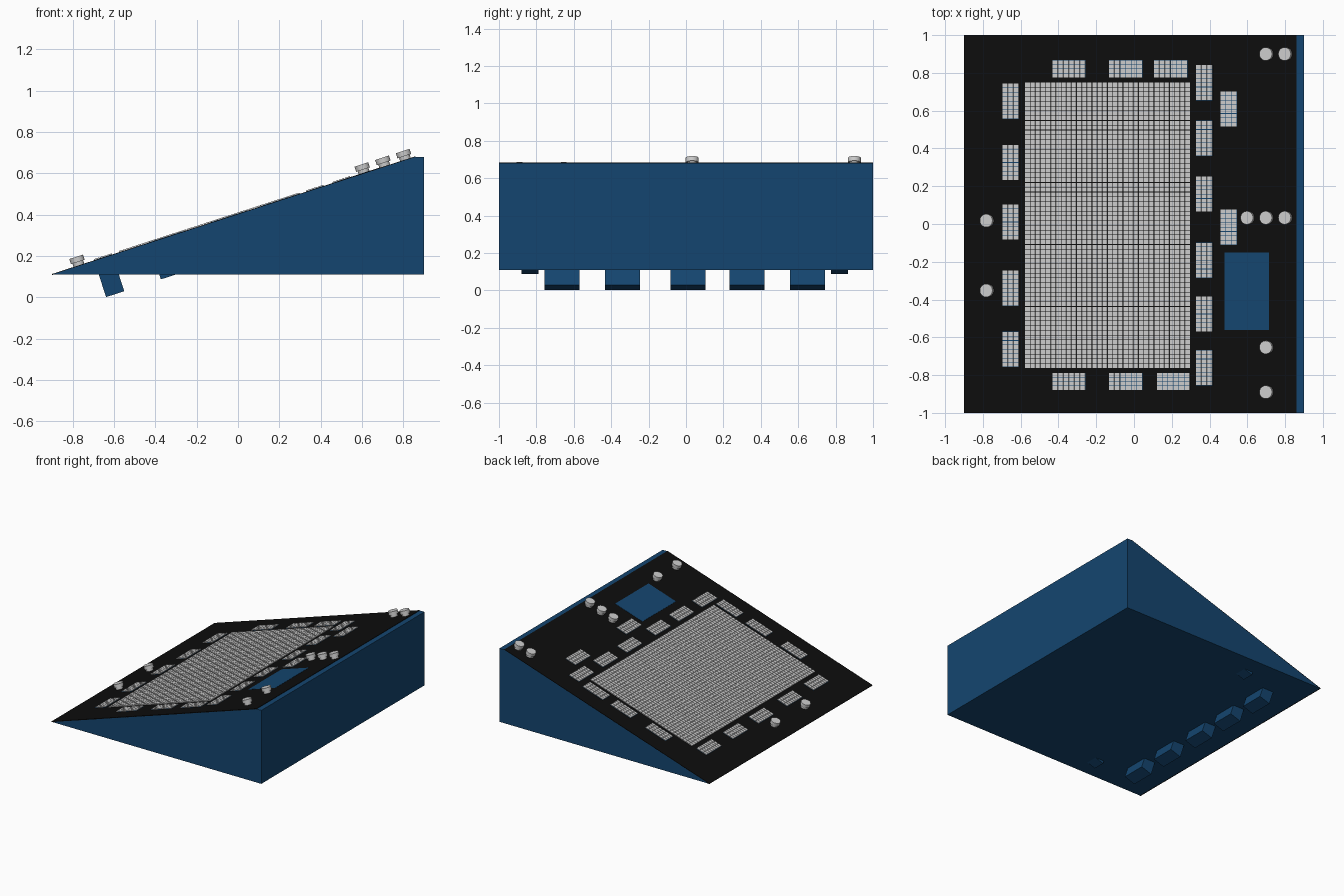
import bpy, bmesh, math
from mathutils import Matrix, Vector

if "Cube" in bpy.data.objects:
    bpy.data.objects.remove(bpy.data.objects["Cube"])

TILT = math.atan2(0.57, 1.76)
CT = math.cos(TILT)
# Local frame of the sloping face: x up the slope, z out of the face
SLOPE = Matrix.Translation((0, 0, 0.11 + 0.9 * math.tan(TILT))) @ Matrix.Rotation(-TILT, 4, 'Y')


def material(name, rgb):
    m = bpy.data.materials.new(name)
    m.diffuse_color = (*rgb, 1)
    m.use_nodes = True
    m.node_tree.nodes["Principled BSDF"].inputs["Base Color"].default_value = m.diffuse_color
    return m


BLUE = material("blue", (0.007, 0.06, 0.16))
BLACK = material("black", (0.004, 0.004, 0.004))


def finish(bm, name, mat=None, matrix=SLOPE):
    bmesh.ops.recalc_face_normals(bm, faces=bm.faces)
    me = bpy.data.meshes.new(name)
    bm.to_mesh(me)
    bm.free()
    ob = bpy.data.objects.new(name, me)
    ob.matrix_world = matrix
    if mat:
        me.materials.append(mat)
    bpy.context.collection.objects.link(ob)
    return ob


def add_box(bm, x0, x1, y0, y1, z0, z1):
    m = Matrix.Translation(((x0 + x1) / 2, (y0 + y1) / 2, (z0 + z1) / 2))
    m = m @ Matrix.Diagonal((x1 - x0, y1 - y0, z1 - z0, 1))
    bmesh.ops.create_cube(bm, size=1, matrix=m)


def slope_box(name, x0, x1, y0, y1, z0, z1, mat=None):
    # x is given as seen from the top and stretched along the slope
    bm = bmesh.new()
    add_box(bm, x0 / CT, x1 / CT, y0, y1, z0, z1)
    return finish(bm, name, mat)


def socket_grid(name, x0, x1, y0, y1, cols, rows):
    # Field of small separate square contacts
    bm = bmesh.new()
    px, py = (x1 - x0) / CT / cols, (y1 - y0) / rows
    g = 0.0015
    for i in range(cols):
        for j in range(rows):
            x, y = x0 / CT + i * px, y0 + j * py
            add_box(bm, x + g, x + px - g, y + g, y + py - g, 0.002, 0.009)
    return finish(bm, name)


# Wedge-shaped case
bm = bmesh.new()
profile = [(-0.9, 0.11), (0.9, 0.11), (0.9, 0.68), (0.86, 0.68)]
face = bm.faces.new([bm.verts.new((x, -1, z)) for x, z in profile])
ext = bmesh.ops.extrude_face_region(bm, geom=[face])
bmesh.ops.translate(bm, vec=(0, 2, 0),
                    verts=[v for v in ext["geom"] if isinstance(v, bmesh.types.BMVert)])
finish(bm, "case", BLUE, Matrix.Identity(4))

# Black face panel and blue display window
slope_box("face_panel", -0.9, 0.86, -1, 1, -0.002, 0.003, BLACK)
slope_box("display_window", 0.48, 0.715, -0.56, -0.15, -0.01, 0.0045, BLUE)

# Main socket board
socket_grid("main_socket_board", -0.575, 0.30, -0.765, 0.75, 32, 60)

# Small sockets: (left x, bottom y), upright or lying
UPRIGHT = [(-0.695, y) for y in (0.557, 0.232, -0.083, -0.433, -0.757)]
UPRIGHT += [(0.33, y) for y in (0.655, 0.36, 0.065, -0.285, -0.57, -0.855)]
UPRIGHT += [(0.458, 0.515), (0.458, -0.11)]
LYING = [(x, 0.775) for x in (-0.43, -0.13, 0.108)]
LYING += [(x, -0.88) for x in (-0.43, -0.13, 0.122)]
for spots, w, h, cols, rows in ((UPRIGHT, 0.088, 0.187, 3, 8), (LYING, 0.176, 0.092, 6, 4)):
    for x, y in spots:
        socket_grid("socket_contacts", x, x + w, y, y + h, cols, rows)
        # Deep housing; the ones at the low end poke out below the case
        slope_box("socket_housing", x, x + w, y, y + h, -0.184, 0.004, BLUE)

# Round terminals: narrow neck under a wider cap
TERMINALS = [(0.7, 0.9), (0.8, 0.9), (0.6, 0.033), (0.7, 0.033), (0.8, 0.033),
             (-0.78, 0.018), (-0.78, -0.352), (0.7, -0.653), (0.7, -0.89)]
for x, y in TERMINALS:
    bm = bmesh.new()
    for r, z0, z1 in ((0.027, 0.0, 0.022), (0.035, 0.02, 0.046)):
        bmesh.ops.create_cone(bm, cap_ends=True, segments=32, radius1=r, radius2=r, depth=z1 - z0,
                              matrix=Matrix.Translation(((x + 0.011) / CT, y, (z0 + z1) / 2)))
    ob = finish(bm, "terminal")
    bpy.ops.object.select_all(action='DESELECT')
    ob.select_set(True)
    bpy.context.view_layer.objects.active = ob
    bpy.ops.object.shade_smooth_by_angle(angle=math.radians(35))
